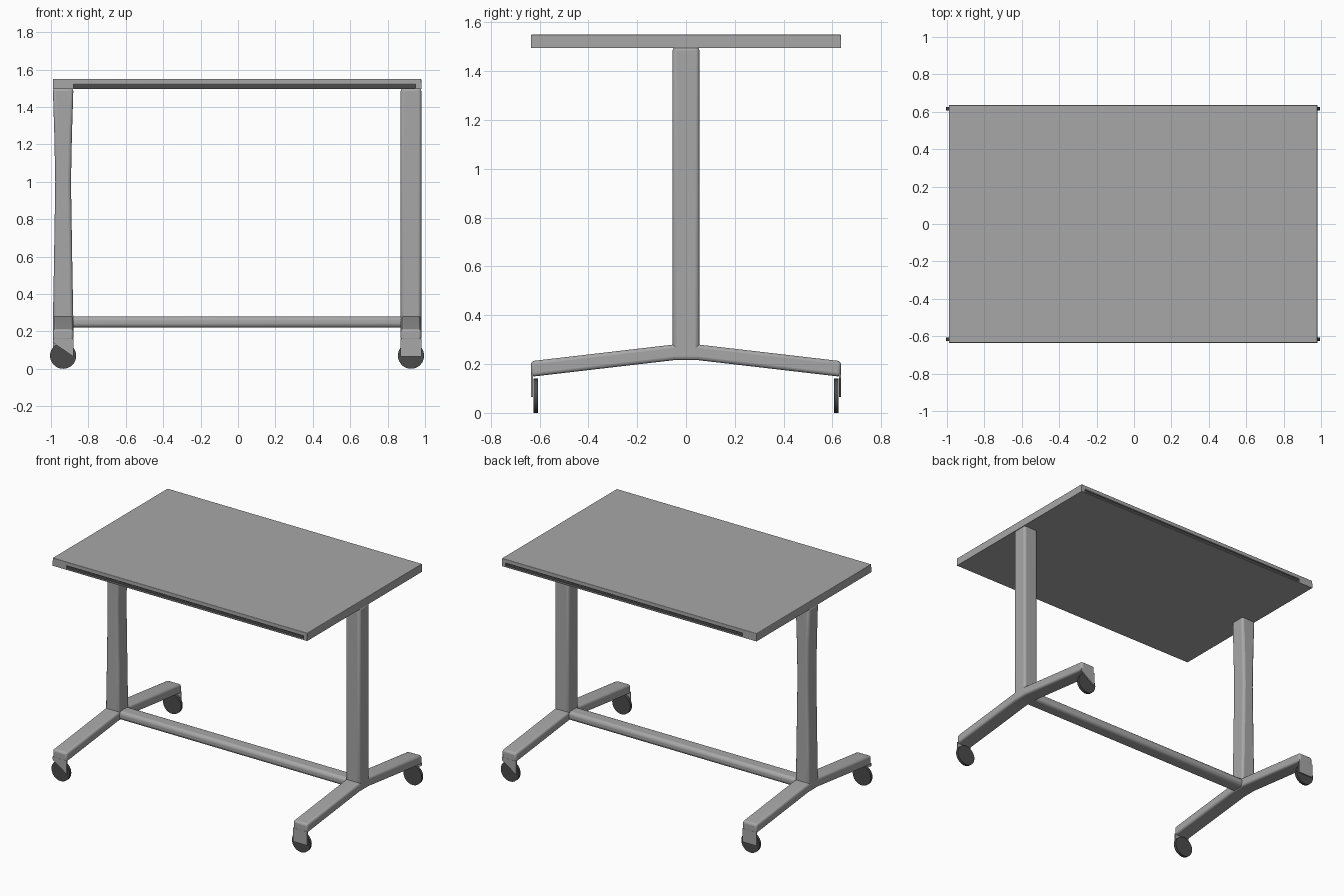
import bpy, bmesh, math

cube = bpy.data.objects.get("Cube")
if cube:
    bpy.data.objects.remove(cube, do_unlink=True)


def material(name, value):
    m = bpy.data.materials.new(name)
    m.use_nodes = True
    colour = (value, value, value, 1)
    m.diffuse_color = colour
    m.node_tree.nodes["Principled BSDF"].inputs["Base Color"].default_value = colour
    return m


METAL = material("light grey", 0.39)
DARK = material("dark grey", 0.07)


def finish(name, bm, mat, bevel=0.0):
    bmesh.ops.recalc_face_normals(bm, faces=bm.faces)
    mesh = bpy.data.meshes.new(name)
    bm.to_mesh(mesh)
    bm.free()
    mesh.materials.append(mat)
    ob = bpy.data.objects.new(name, mesh)
    bpy.context.collection.objects.link(ob)
    if bevel:
        mod = ob.modifiers.new("rounded edges", 'BEVEL')
        mod.width = bevel
        mod.segments = 3
        mod.limit_method = 'ANGLE'
        mod.angle_limit = math.radians(40)
    bpy.ops.object.select_all(action='DESELECT')
    ob.select_set(True)
    bpy.context.view_layer.objects.active = ob
    bpy.ops.object.shade_smooth_by_angle(angle=math.radians(35))
    return ob


def loft(name, rings, mat, bevel=0.0):
    """Join closed rings of points and cap both ends."""
    bm = bmesh.new()
    loops = [[bm.verts.new(p) for p in ring] for ring in rings]
    n = len(loops[0])
    for a, b in zip(loops, loops[1:]):
        for i in range(n):
            j = (i + 1) % n
            bm.faces.new((a[i], a[j], b[j], b[i]))
    bm.faces.new(loops[0])
    bm.faces.new(loops[-1])
    return finish(name, bm, mat, bevel)


def rect(cx, cy, z, hx, hy):
    return [(cx + sx * hx, cy + sy * hy, z)
            for sx, sy in ((-1, -1), (1, -1), (1, 1), (-1, 1))]


def box(name, x, y, z, mat, bevel=0.0):
    cx, cy = sum(x) / 2, sum(y) / 2
    hx, hy = (x[1] - x[0]) / 2, (y[1] - y[0]) / 2
    return loft(name, [rect(cx, cy, h, hx, hy) for h in z], mat, bevel)


HALF = 0.055       # half width of legs and feet
DEPTH = 0.635      # half depth of the table
LEFT, RIGHT = 0.925, -0.935

# Table top: thin sheets and solid end rails around a recessed dark core
box("top_panel", (-0.99, 0.98), (-DEPTH, DEPTH), (1.522, 1.55), METAL, 0.004)
box("bottom_sheet", (-0.99, 0.98), (-DEPTH, DEPTH), (1.495, 1.501), METAL)
box("panel_core", (-0.89, 0.96), (-0.625, 0.625), (1.5, 1.523), DARK)
box("right_end_rail", (-0.99, -0.88), (-DEPTH, DEPTH), (1.496, 1.53), METAL)
box("left_end_rail", (0.95, 0.98), (-DEPTH, DEPTH), (1.496, 1.53), METAL)

# Uprights: one straight, one waisted
box("left_upright", (LEFT - HALF, LEFT + HALF), (-HALF, HALF), (0.24, 1.5), METAL, 0.016)
waist = ((0.24, HALF), (0.5, 0.05), (1.0, 0.042), (1.25, 0.047), (1.5, HALF))
loft("right_upright", [rect(RIGHT, 0, z, hx, HALF) for z, hx in waist], METAL, 0.016)

# Crossbar
box("crossbar", (RIGHT, LEFT), (-0.05, 0.05), (0.22, 0.28), METAL, 0.022)

# Feet, each a bent bar, with end brackets and wheels
for side, cx in (("left", LEFT), ("right", RIGHT)):
    path = ((-DEPTH, 0.18), (-0.05, 0.248), (0.05, 0.248), (DEPTH, 0.18))
    rings = []
    for y, z in path:
        rings.append([(cx + sx * HALF, y, z + sz * 0.032)
                      for sx, sz in ((-1, -1), (1, -1), (1, 1), (-1, 1))])
    loft(side + "_foot", rings, METAL, 0.014)

    for end, s in (("front", -1), ("back", 1)):
        # Brackets alternate diagonally between square and triangular
        square = (cx > 0) == (s < 0)
        inner, outer = (cx - HALF, cx + HALF) if cx > 0 else (cx + HALF, cx - HALF)
        outline = [(outer, 0.16), (inner, 0.16), (inner, 0.065)]
        if square:
            outline.append((outer, 0.065))
        else:
            outline.append((outer, 0.14))
        loft(f"{side}_{end}_bracket",
             [[(x, s * y, z) for x, z in outline] for y in (0.627, DEPTH)], METAL)

        wheel = [[(cx + 0.07 * math.cos(a * math.tau / 32), s * y,
                   0.07 + 0.07 * math.sin(a * math.tau / 32)) for a in range(32)]
                 for y in (0.606, 0.625)]
        loft(f"{side}_{end}_wheel", wheel, DARK)
